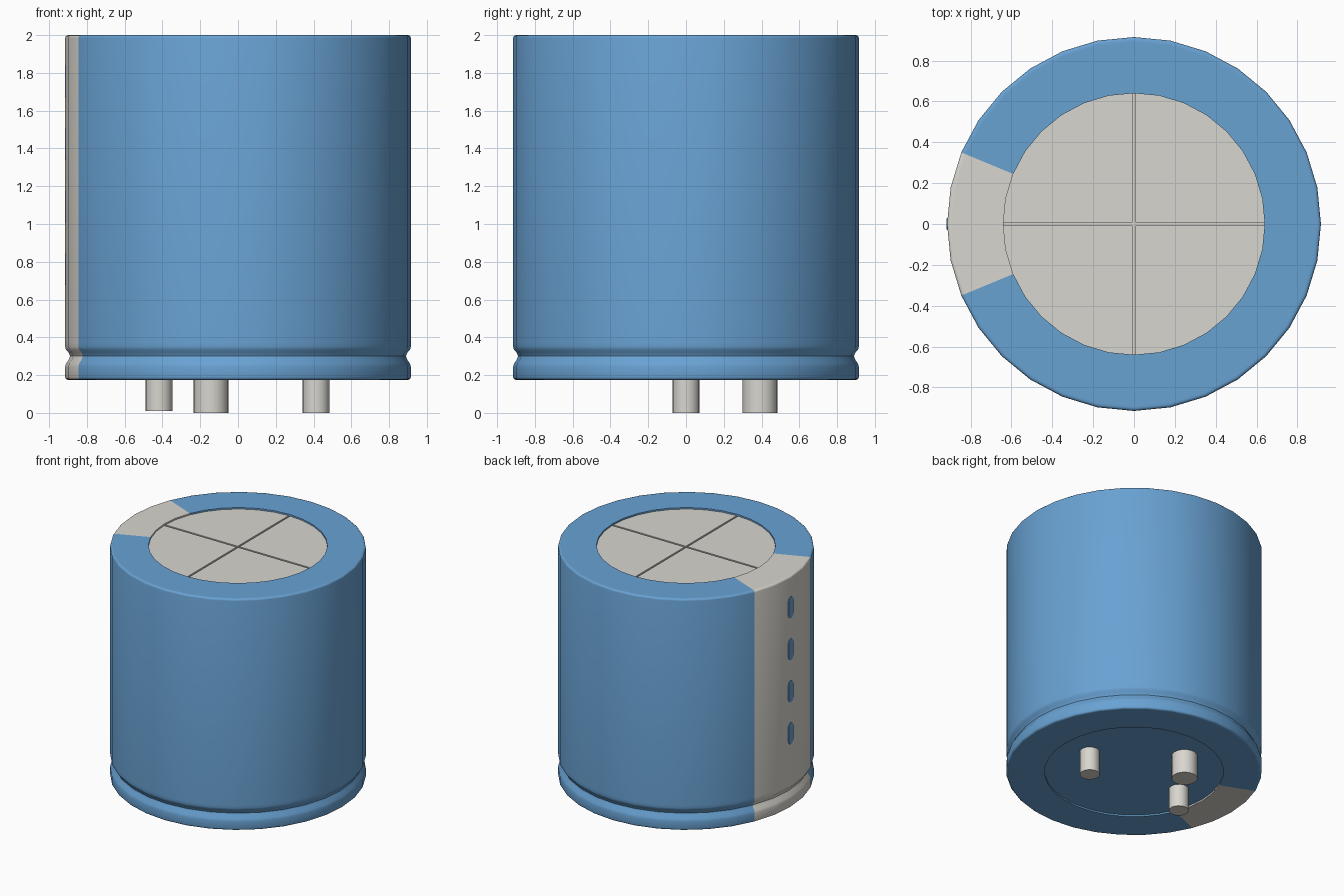
import bpy, bmesh, math
from mathutils import Vector

default = bpy.data.objects.get("Cube")
if default:
    bpy.data.objects.remove(default, do_unlink=True)


def material(name, rgb):
    mat = bpy.data.materials.new(name)
    mat.use_nodes = True
    mat.diffuse_color = (*rgb, 1)
    mat.node_tree.nodes["Principled BSDF"].inputs["Base Color"].default_value = (*rgb, 1)
    return mat


blue = material("sleeve blue", (0.14, 0.36, 0.65))
grey = material("light grey", (0.69, 0.67, 0.62))

R, INNER, SIDES = 0.915, 0.64, 32
TOP, BOTTOM, RECESS, BEVEL = 2.0, 0.175, 0.012, 0.015


def finish(name, bm, mats):
    bmesh.ops.recalc_face_normals(bm, faces=bm.faces[:])
    mesh = bpy.data.meshes.new(name)
    bm.to_mesh(mesh)
    bm.free()
    for m in mats:
        mesh.materials.append(m)
    mesh.shade_smooth()
    mesh.set_sharp_from_angle(angle=math.radians(35))
    obj = bpy.data.objects.new(name, mesh)
    bpy.context.collection.objects.link(obj)
    return obj


def prism(bm, points, offset):
    """Extrude a flat outline by an offset vector."""
    face = bm.faces.new([bm.verts.new(p) for p in points])
    new = bmesh.ops.extrude_face_region(bm, geom=[face])["geom"]
    bmesh.ops.translate(bm, vec=Vector(offset),
                        verts=[v for v in new if isinstance(v, bmesh.types.BMVert)])


def arc(r, start, end, steps):
    return [(r * math.cos(a), r * math.sin(a))
            for a in (start + (end - start) * i / steps for i in range(steps + 1))]


# Sleeve: lathed profile with rolled groove, grey stripe on the right side
edge = arc(BEVEL, 0, math.pi / 2, 3)
low_rim = [(R - BEVEL + c, BOTTOM + BEVEL - s) for c, s in reversed(edge)]
high_rim = [(R - BEVEL + c, TOP - BEVEL + s) for c, s in edge]
groove = [(R, 0.245), (R - 0.004, 0.26), (R - 0.018, 0.28), (R - 0.026, 0.30),
          (R - 0.018, 0.32), (R - 0.004, 0.335), (R, 0.35)]
profile = ([(INNER, BOTTOM + RECESS), (INNER, BOTTOM), (R - 0.025, BOTTOM)] + low_rim
           + groove + [(R, 0.37)] + high_rim
           + [(R - 0.025, TOP), (INNER, TOP), (INNER, TOP - 2 * RECESS)])

bm = bmesh.new()
rings = []
for i in range(SIDES):
    a = math.tau * i / SIDES
    rings.append([bm.verts.new((r * math.cos(a), r * math.sin(a), z)) for r, z in profile])
for i, ring in enumerate(rings):
    nxt = rings[(i + 1) % SIDES]
    for j in range(len(profile) - 1):
        f = bm.faces.new((ring[j], nxt[j], nxt[j + 1], ring[j + 1]))
        c = f.calc_center_median()
        f.material_index = int(abs(math.atan2(c.y, -c.x)) < math.pi / 8)
finish("sleeve", bm, [blue, grey])

# Base plate and the floor beneath the vent grooves
circle = arc(INNER, 0, math.tau, SIDES)[:-1]
for name, z, mat in (("base_plate", BOTTOM + RECESS, blue),
                     ("vent_floor", TOP - 2 * RECESS - 0.01, grey)):
    bm = bmesh.new()
    prism(bm, [(x, y, z) for x, y in circle], (0, 0, 0.01))
    finish(name, bm, [mat])

# Top plate: four quadrants separated by a cross of grooves
GAP = 0.007
bm = bmesh.new()
for sx in (-1, 1):
    for sy in (-1, 1):
        quarter = [(GAP, GAP)] + [(max(x, GAP), max(y, GAP))
                                  for x, y in arc(INNER, 0, math.pi / 2, SIDES // 4)]
        prism(bm, [(sx * x, sy * y, TOP - 2 * RECESS) for x, y in quarter], (0, 0, RECESS))
finish("top_plate", bm, [grey])

# Polarity marks: rounded dashes down the stripe
HALF, STRAIGHT = 0.028, 0.058
bm = bmesh.new()
for i in range(4):
    zc = 1.755 - 0.331 * i
    cap = arc(HALF, 0, math.pi, 8)
    pill = ([(y, zc + STRAIGHT + z) for y, z in cap]
            + [(-y, zc - STRAIGHT - z) for y, z in cap])
    prism(bm, [(-R - 0.002, y, z) for y, z in pill], (0.008, 0, 0))
finish("polarity_marks", bm, [blue])

# Terminal pins
for name, x, y, r, low in (("left_pin", 0.413, 0, 0.071, 0),
                           ("right_pin", -0.418, 0, 0.071, 0.01),
                           ("rear_pin", -0.143, 0.392, 0.092, 0)):
    bm = bmesh.new()
    prism(bm, [(x + px, y + py, low) for px, py in arc(r, 0, math.tau, 24)[:-1]],
          (0, 0, BOTTOM + RECESS + 0.005 - low))
    finish(name, bm, [grey])
